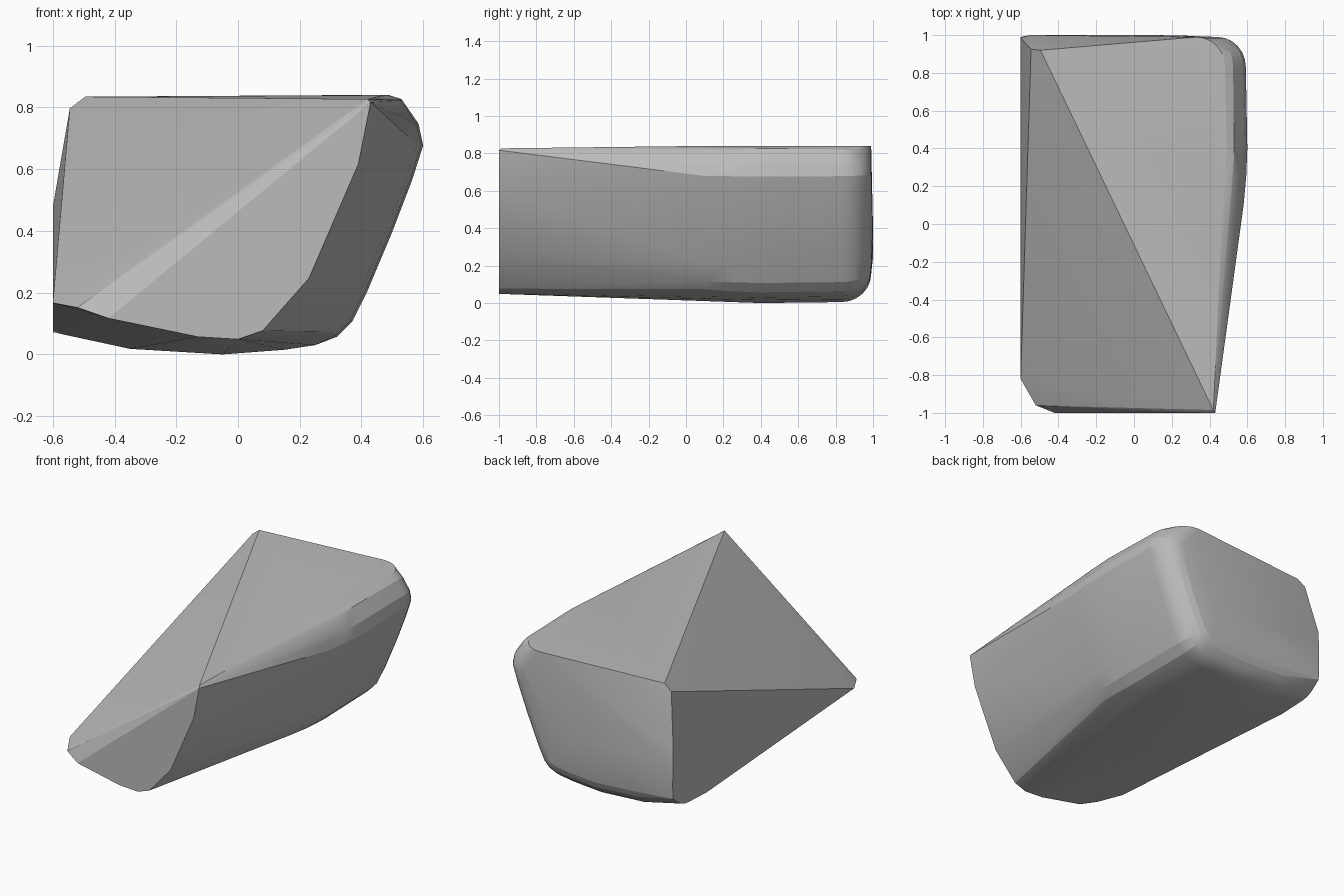
import bpy, bmesh, math
from mathutils import Vector

if "Cube" in bpy.data.objects:
    bpy.data.objects.remove(bpy.data.objects["Cube"])

# Single flat grey
stone = bpy.data.materials.new("stone grey")
stone.diffuse_color = (0.5, 0.5, 0.5, 1)
stone.use_nodes = True
stone.node_tree.nodes["Principled BSDF"].inputs["Base Color"].default_value = stone.diffuse_color

# Rounded lower right cross-section (x, z), from bottom left to top right
section = [(-0.6, 0.075), (-0.35, 0.018), (-0.05, 0.0), (0.15, 0.015), (0.25, 0.03),
           (0.32, 0.06), (0.37, 0.11), (0.42, 0.21), (0.50, 0.40), (0.565, 0.57),
           (0.60, 0.68), (0.585, 0.75), (0.53, 0.83), (0.49, 0.843)]

# Sharp front face (y = -1)
front = [(0.43, 0.82), (0.39, 0.62), (0.23, 0.25), (0.08, 0.08), (0.0, 0.052),
         (-0.13, 0.06), (-0.42, 0.12)]

# Clipped left, front and top corners
corners = [(0.42, -0.985, 0.83), (-0.52, -0.96, 0.155), (-0.6, -0.82, 0.17),
           (-0.6, 0.65, 0.075), (-0.6, 0.985, 0.16), (-0.6, 0.985, 0.48),
           (-0.55, 1.0, 0.40), (-0.545, 0.925, 0.80), (-0.495, 0.92, 0.838),
           (0.33, 0.988, 0.843)]


def inset(i, d):
    """Section point i moved inward by d, staying on the left and top planes."""
    a, b = section[max(i - 1, 0)], section[min(i + 1, len(section) - 1)]
    t = Vector((b[0] - a[0], b[1] - a[1])).normalized()
    x, z = section[i]
    if i == 0:
        return x, z + d
    if i == len(section) - 1:
        return x - d, z
    return x - t.y * d, min(z + t.x * d, 0.843)


points = [(x, -1.0, z) for x, z in front] + corners

# Body stations, widest near y = 0.4
for y, d in ((0.1, 0.02), (0.25, 0.006), (0.4, 0.0), (0.6, 0.004), (0.75, 0.01)):
    for i in range(len(section)):
        x, z = inset(i, d)
        if i == 0 or (y < 0.3 and i < 5):
            continue
        points.append((x, y, z + (0.003 if i < 5 and y < 0.7 else 0)))

# Rounded back rim
for k in range(7):
    a = math.radians(15 * k)
    for i in range(len(section)):
        x, z = inset(i, 0.008 + 0.15 * (1 - math.cos(a)))
        points.append((x, 0.83 + 0.16 * math.sin(a), z))
points += [(0.1, 1.0, 0.35), (0.25, 0.998, 0.4), (-0.3, 1.0, 0.25)]

# Solid convex block
bm = bmesh.new()
for p in points:
    bm.verts.new(p)
hull = bmesh.ops.convex_hull(bm, input=bm.verts)
junk = {v for v in hull["geom_interior"] + hull["geom_unused"]
        if isinstance(v, bmesh.types.BMVert)}
bmesh.ops.delete(bm, geom=list(junk), context='VERTS')
bmesh.ops.recalc_face_normals(bm, faces=bm.faces)

# Stand on the ground
low = min(v.co.z for v in bm.verts)
bmesh.ops.translate(bm, verts=bm.verts, vec=(0, 0, -low))

mesh = bpy.data.meshes.new("rock_block")
bm.to_mesh(mesh)
bm.free()
mesh.materials.append(stone)
block = bpy.data.objects.new("rock_block", mesh)
bpy.context.collection.objects.link(block)

# Soft rounded edges, crisp creases
bpy.context.view_layer.objects.active = block
block.select_set(True)
bpy.ops.object.shade_smooth_by_angle(angle=math.radians(15))
